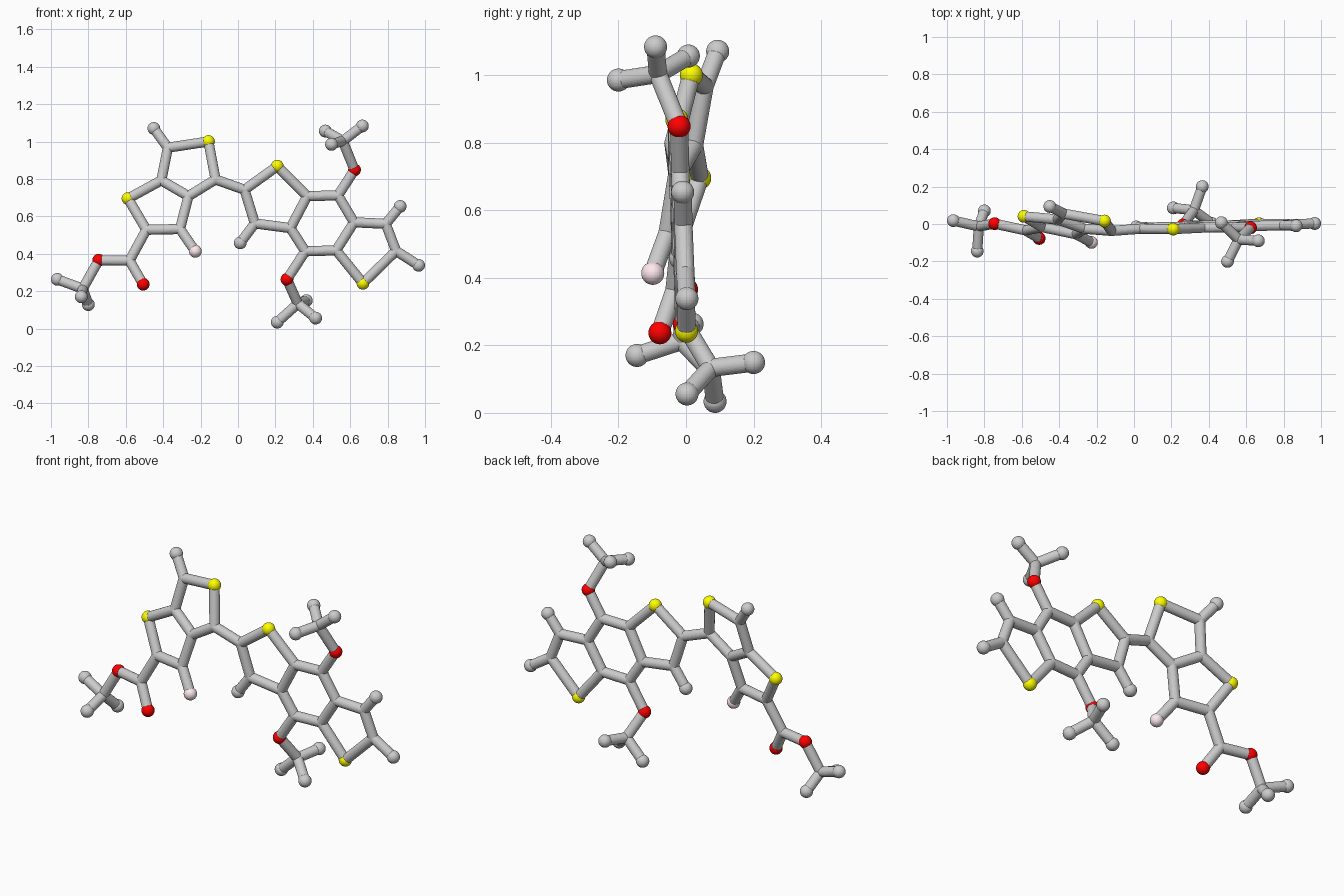
import bpy
from mathutils import Vector

if "Cube" in bpy.data.objects:
    bpy.data.objects.remove(bpy.data.objects["Cube"])

BOND_R, JOINT_R, BALL_R = 0.027, 0.0275, 0.034


def material(name, color):
    m = bpy.data.materials.new(name)
    m.diffuse_color = color
    m.use_nodes = True
    m.node_tree.nodes["Principled BSDF"].inputs["Base Color"].default_value = m.diffuse_color
    return m


RED = material("red", (1, 0, 0, 1))
YELLOW = material("yellow", (1, 1, 0, 1))
PINK = material("pink", (1, 0.82, 0.85, 1))
# kind letter -> (object name, radius, material)
KINDS = {
    "c": ("carbon_joint", JOINT_R, None),
    "h": ("end_ball", BALL_R, None),
    "o": ("oxygen_ball", BALL_R, RED),
    "s": ("sulfur_ball", BALL_R, YELLOW),
    "f": ("fluorine_ball", BALL_R, PINK),
}


def finish(name, mat):
    # finely faceted, flat faces
    ob = bpy.context.object
    ob.name = name
    if mat:
        ob.data.materials.append(mat)


def ball(kind, pos):
    name, radius, mat = KINDS[kind]
    bpy.ops.mesh.primitive_uv_sphere_add(segments=32, ring_count=24, radius=radius, location=pos)
    finish(name, mat)


def bond(a, b):
    a, b = Vector(a), Vector(b)
    d = b - a
    bpy.ops.mesh.primitive_cylinder_add(vertices=32, radius=BOND_R, depth=d.length, location=(a + b) / 2)
    bpy.context.object.rotation_euler = d.to_track_quat('Z', 'Y').to_euler()
    finish("bond", None)


def left_plane(x, z):
    return -0.214 * x + 0.22 * z - 0.238


def core_plane(x, z):
    return 0.015 * x - 0.035 * z


atoms = {}


def place(points, plane):
    # flat fragments: depth follows from the plane they lie in
    for key, (x, z) in points.items():
        atoms[key] = (x, plane(x, z), z)


# left fused double ring with its ester group
place({
    "h1": (-0.45, 1.07), "c1": (-0.375, 0.967), "s1": (-0.158, 1.0),
    "c2": (-0.12, 0.797), "c3": (-0.265, 0.708), "c4": (-0.41, 0.792),
    "s2": (-0.588, 0.695), "c5": (-0.49, 0.528), "c6": (-0.31, 0.532),
    "f1": (-0.228, 0.413), "c7": (-0.58, 0.363), "o1": (-0.507, 0.237),
    "o2": (-0.745, 0.365),
}, left_plane)

# right fused triple ring
place({
    "c10": (0.035, 0.742), "s3": (0.21, 0.868), "c11": (0.37, 0.708),
    "c12": (0.28, 0.537), "c13": (0.09, 0.562), "h2": (0.012, 0.458),
    "c14": (0.535, 0.712), "c15": (0.62, 0.568), "c16": (0.525, 0.418),
    "c17": (0.36, 0.413), "c18": (0.79, 0.56), "h3": (0.867, 0.653),
    "c19": (0.845, 0.415), "h4": (0.966, 0.338), "s4": (0.668, 0.242),
    "o3": (0.623, 0.848), "o4": (0.262, 0.263),
}, core_plane)

# chains of bonded atoms
CHAINS = [
    "h1 c1 s1 c2 c3 c4 c1", "c4 s2 c5 c6 c3", "c6 f1", "c5 c7 o1", "c7 o2",
    "c2 c10 s3 c11 c12 c13 c10", "c13 h2", "c11 c14 c15 c16 c17 c12",
    "c15 c18 c19 s4 c16", "c18 h3", "c19 h4", "c14 o3", "c17 o4",
]
for chain in CHAINS:
    keys = chain.split()
    for a, b in zip(keys, keys[1:]):
        bond(atoms[a], atoms[b])
for key, pos in atoms.items():
    ball(key[0], pos)

# three methyl tripods: parent oxygen, hub, three tips
METHYLS = [
    ("o2", (-0.83, -0.013, 0.213),
     [(-0.966, 0.018, 0.263), (-0.838, -0.145, 0.17), (-0.80, 0.07, 0.128)]),
    ("o3", (0.56, -0.083, 1.003),
     [(0.665, -0.09, 1.083), (0.467, 0.007, 1.056), (0.50, -0.20, 0.985)]),
    ("o4", (0.32, 0.073, 0.133),
     [(0.21, 0.086, 0.034), (0.415, 0.003, 0.056), (0.365, 0.20, 0.149)]),
]
for parent, hub, tips in METHYLS:
    bond(atoms[parent], hub)
    ball("c", hub)
    for tip in tips:
        bond(hub, tip)
        ball("h", tip)
